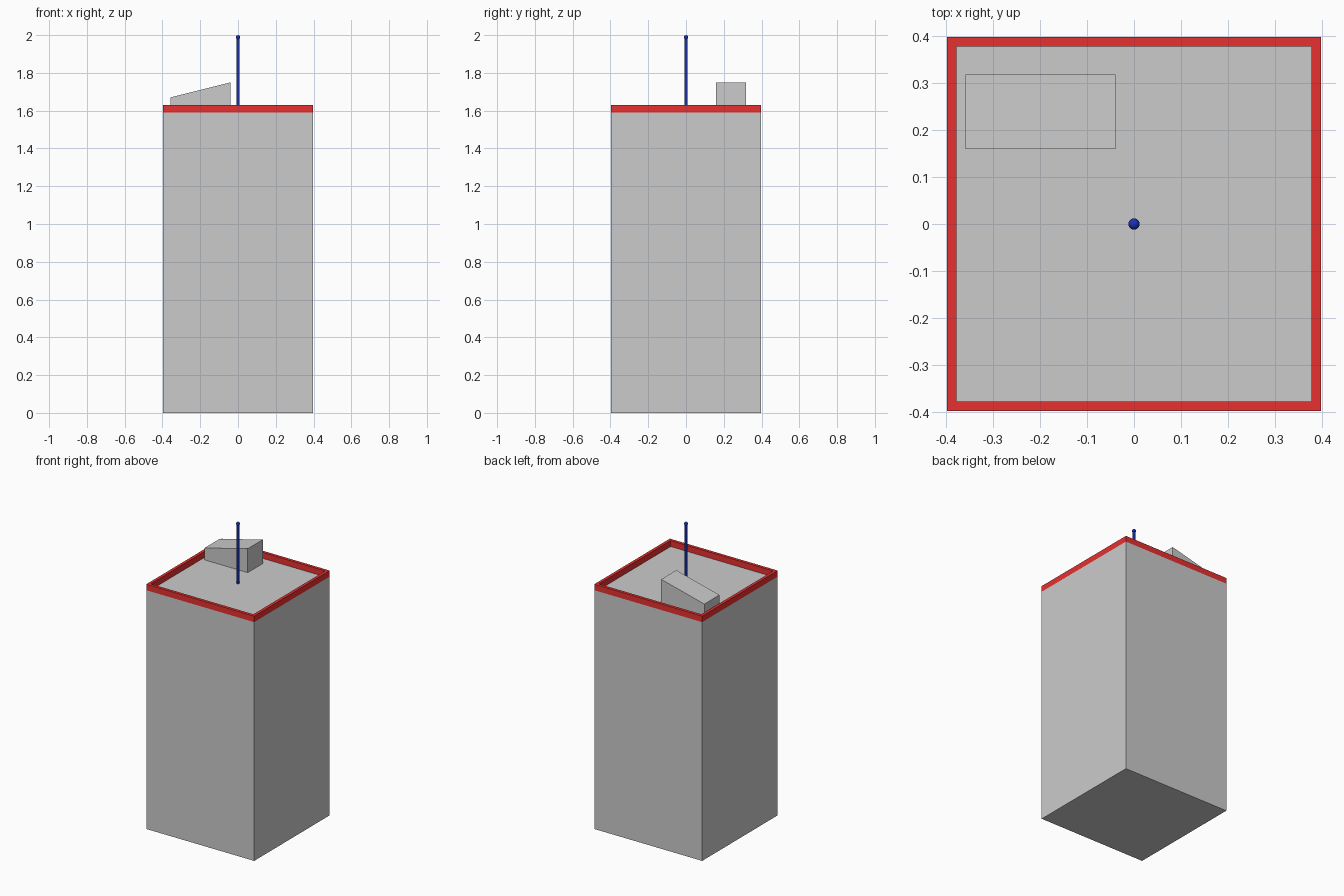
import bpy, bmesh

if "Cube" in bpy.data.objects:
    bpy.data.objects.remove(bpy.data.objects["Cube"])

U = 2 / 25.15          # one building unit
HALF, ROOF = 5 * U, 20 * U


def material(name, rgb):
    m = bpy.data.materials.new(name)
    m.diffuse_color = (*rgb, 1)
    m.use_nodes = True
    m.node_tree.nodes["Principled BSDF"].inputs["Base Color"].default_value = m.diffuse_color
    return m


def extruded(name, rings, direction, mat=None):
    """Extrude a flat outline, or the band between two matching outlines."""
    bm = bmesh.new()
    loops = [[bm.verts.new(p) for p in ring] for ring in rings]
    if len(loops) == 1:
        faces = [bm.faces.new(loops[0])]
    else:
        a, b = loops
        n = len(a)
        faces = [bm.faces.new((a[i], a[(i + 1) % n], b[(i + 1) % n], b[i])) for i in range(n)]
    top = bmesh.ops.extrude_face_region(bm, geom=faces, use_keep_orig=True)["geom"]
    bmesh.ops.translate(bm, vec=direction, verts=[v for v in top if isinstance(v, bmesh.types.BMVert)])
    bmesh.ops.recalc_face_normals(bm, faces=bm.faces)
    me = bpy.data.meshes.new(name)
    bm.to_mesh(me)
    bm.free()
    ob = bpy.data.objects.new(name, me)
    bpy.context.collection.objects.link(ob)
    if mat:
        me.materials.append(mat)
    return ob


def square(h, z):
    return [(-h, -h, z), (h, -h, z), (h, h, z), (-h, h, z)]


red = material("red_paint", (0.8, 0.03, 0.03))
blue = material("blue_paint", (0.01, 0.03, 0.5))

# Tower block
extruded("tower_body", [square(HALF, 0)], (0, 0, ROOF))

# Red parapet around the roof edge
extruded("parapet", [square(HALF, ROOF), square(HALF - 0.25 * U, ROOF)], (0, 0, 0.5 * U), red)

# Sloped stairwell housing, taller towards the middle
x0, x1, y0 = -4.5 * U, -0.5 * U, 2 * U
extruded("stair_housing", [[(x0, y0, ROOF), (x1, y0, ROOF),
                            (x1, y0, ROOF + 2 * U), (x0, y0, ROOF + U)]], (0, 2 * U, 0))

# Antenna mast and its ball tip
bpy.ops.mesh.primitive_cylinder_add(vertices=16, radius=0.1 * U, depth=5 * U,
                                    location=(0, 0, ROOF + 2.5 * U))
mast = bpy.context.object
mast.name = "antenna_mast"
bpy.ops.mesh.primitive_uv_sphere_add(segments=16, ring_count=8, radius=0.15 * U,
                                     location=(0, 0, ROOF + 5 * U))
tip = bpy.context.object
tip.name = "antenna_tip"
for ob in (mast, tip):
    ob.data.materials.append(blue)
    bpy.ops.object.select_all(action="DESELECT")
    ob.select_set(True)
    bpy.context.view_layer.objects.active = ob
    bpy.ops.object.shade_smooth_by_angle()
